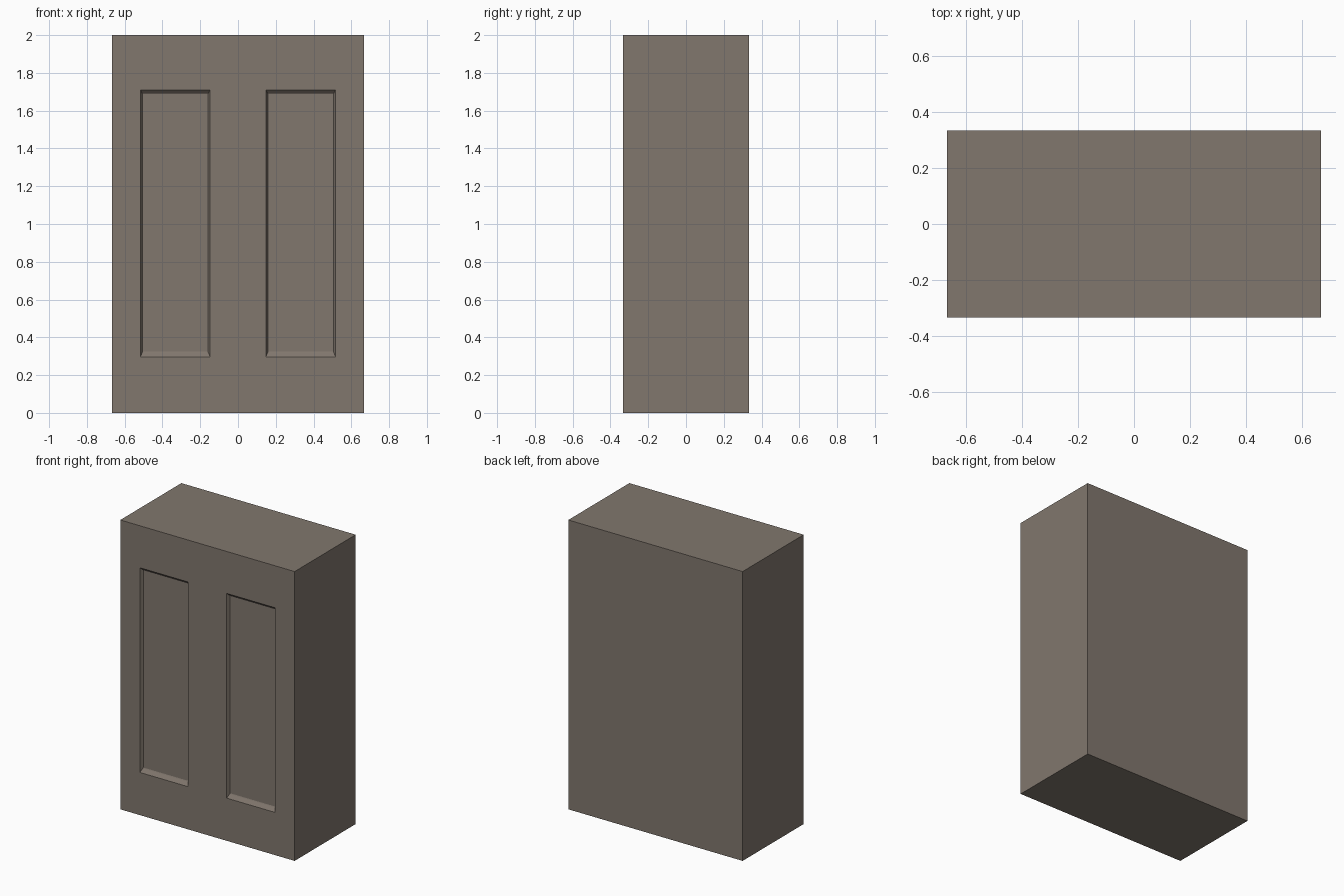
import bpy, bmesh
from mathutils import Vector

if "Cube" in bpy.data.objects:
    bpy.data.objects.remove(bpy.data.objects["Cube"])

W, D, H = 1.333, 0.667, 2.0
X0, X1, Z0, Z1 = 0.147, 0.517, 0.295, 1.71

# solid block
bm = bmesh.new()
bmesh.ops.create_cube(bm, size=1)
for v in bm.verts:
    v.co = Vector((v.co.x * W, v.co.y * D, (v.co.z + 0.5) * H))

# cut panel outlines into the front face only
def cut(co, no):
    faces = [f for f in bm.faces if f.normal.y < -0.9]
    edges = {e for f in faces for e in f.edges}
    bmesh.ops.bisect_plane(bm, geom=faces + list(edges), plane_co=co, plane_no=no)
    bm.normal_update()

bm.normal_update()
for x in (-X1, -X0, X0, X1):
    cut((x, 0, 0), (1, 0, 0))
for z in (Z0, Z1):
    cut((0, 0, z), (0, 0, 1))

# recessed panels: a steep moulding band, then a thin shallow band
panels = []
for f in bm.faces:
    c = f.calc_center_median()
    if f.normal.y < -0.9 and X0 < abs(c.x) < X1 and Z0 < c.z < Z1:
        panels.append(f)
for side, top, bottom, depth in ((0.010, 0.018, 0.024, 0.018), (0.003, 0.005, 0.006, 0.021)):
    bmesh.ops.inset_individual(bm, faces=panels, thickness=0.002)
    for f in panels:
        c = f.calc_center_median()
        for v in f.verts:
            v.co.x += (side - 0.002) * (1 if v.co.x < c.x else -1)
            v.co.z += bottom - 0.002 if v.co.z < c.z else 0.002 - top
            v.co.y = -D / 2 + depth

bmesh.ops.recalc_face_normals(bm, faces=bm.faces)
mesh = bpy.data.meshes.new("panelled_block")
bm.to_mesh(mesh)
bm.free()
block = bpy.data.objects.new("panelled_block", mesh)
bpy.context.collection.objects.link(block)

# warm grey-brown paint
paint = bpy.data.materials.new("taupe")
paint.diffuse_color = (0.22, 0.185, 0.155, 1)
paint.use_nodes = True
paint.node_tree.nodes["Principled BSDF"].inputs["Base Color"].default_value = paint.diffuse_color
mesh.materials.append(paint)
